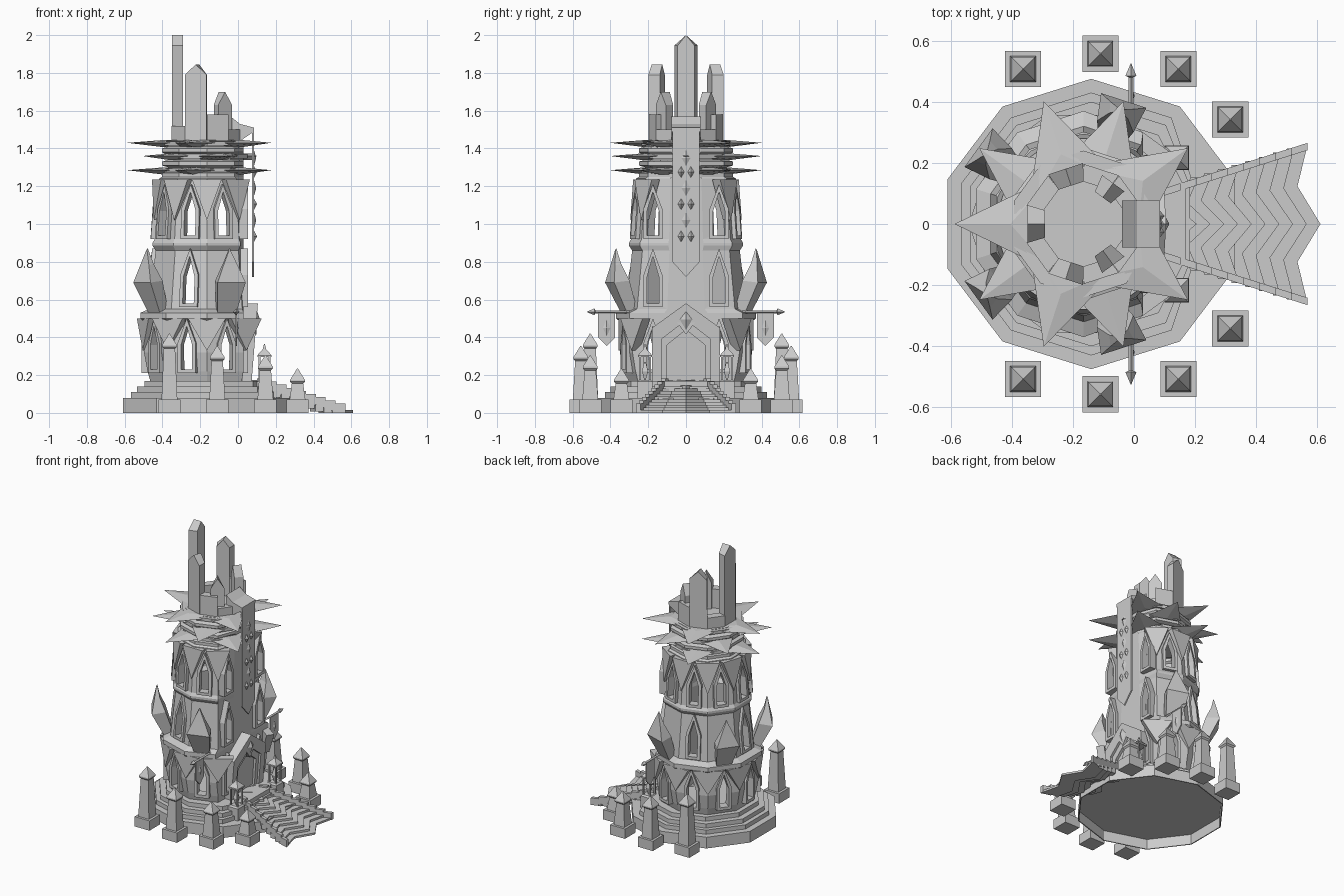
import bpy, bmesh, math
from mathutils import Vector

if "Cube" in bpy.data.objects:
    bpy.data.objects.remove(bpy.data.objects["Cube"])

stone = bpy.data.materials.new("pale_grey_stone")
stone.use_nodes = True
GREY = (0.6, 0.6, 0.6, 1)
stone.diffuse_color = GREY
stone.node_tree.nodes["Principled BSDF"].inputs["Base Color"].default_value = GREY

CX = -0.165      # tower axis
FLAT = 0.03      # flat entrance side of the tower


def loft(name, groups):
    """Skin lists of equal loops; each group is (loops, wrap)."""
    bm = bmesh.new()
    for loops, wrap in groups:
        rows = [[bm.verts.new(p) for p in loop] for loop in loops]
        n = len(rows[0])
        pairs = list(zip(rows, rows[1:])) + ([(rows[-1], rows[0])] if wrap else [])
        for a, b in pairs:
            for i in range(n):
                j = (i + 1) % n
                bm.faces.new((a[i], a[j], b[j], b[i]))
        if not wrap:
            bm.faces.new(rows[0])
            bm.faces.new(rows[-1])
    bmesh.ops.recalc_face_normals(bm, faces=bm.faces)
    me = bpy.data.meshes.new(name)
    bm.to_mesh(me)
    bm.free()
    me.materials.append(stone)
    ob = bpy.data.objects.new(name, me)
    bpy.context.collection.objects.link(ob)
    return ob


def at(angle, d, u, z):
    """Point at distance d out from the axis, u sideways."""
    a = math.radians(angle)
    return Vector((CX + d * math.cos(a) - u * math.sin(a),
                   d * math.sin(a) + u * math.cos(a), z))


def plate(pts, angle, d0, d1, off=0, lean=0, taper=1):
    z0 = pts[0][1]
    return ([[at(angle, d + lean * (z - z0), u * s + off, z) for u, z in pts]
             for d, s in ((d0, taper), (d1, 1))], False)


def frame(outer, inner, angle, d0, d1, off=0, lean=0):
    a, b = (plate(p, angle, d0, d1, off, lean)[0] for p in (outer, inner))
    return ([a[0], a[1], b[1], b[0]], True)


def gable(w, z0, z1, z2):
    return [(-w, z0), (w, z0), (w, z1), (0, z2), (-w, z1)]


def ring(r, z, n=10, cx=CX, cy=0, sx=1, flat=9, turn=18):
    return [(min(cx + sx * r * math.cos(math.radians(turn + 360 * i / n)), flat),
             cy + r * math.sin(math.radians(turn + 360 * i / n)), z) for i in range(n)]


def square(x, y, profile):
    return ([ring(h * math.sqrt(2), z, 4, x, y, turn=45) for h, z in profile], False)


# Stepped plinth, open underneath, upper steps cut back for the stairs
plinth = [(0.468, 0.072), (0.468, 0), (0.475, 0), (0.475, 0.08)]
loft("plinth", [([ring(r, z, cx=-0.14, sx=1.04) for r, z in plinth], False)])
upper = [(0.43, 0.079), (0.43, 0.11), (0.4, 0.11), (0.4, 0.14), (0.36, 0.14), (0.36, 0.17)]
loft("plinth_steps", [([ring(r, z, cx=-0.14, sx=1.04, flat=0.05 + r / 3) for r, z in upper], False)])

# Hollow tower shell
shell = [(0.315, 0.17), (0.33, 0.22), (0.35, 0.32), (0.345, 0.48), (0.37, 0.5),
         (0.37, 0.53), (0.32, 0.55), (0.285, 0.86), (0.302, 0.885), (0.302, 0.9),
         (0.29, 0.92), (0.265, 1.24)]
for z in (1.25, 1.31, 1.38):
    shell += [(0.25, z), (0.25, z + 0.02), (0.215, z + 0.03), (0.215, z + 0.05)]
shell += [(0.24, 1.44)]
tower = loft("tower_shell", [([ring(r, z, flat=FLAT) for r, z in shell] +
                              [ring(r - 0.035, z, flat=FLAT - 0.025) for r, z in reversed(shell)], True)])
loft("roof_floor", [([ring(0.215, z, flat=FLAT) for z in (1.41, 1.442)], False)])

# Pointed windows: (bottom, shoulder, top, wall distance, lean, angles)
LEVELS = [(0.23, 0.36, 0.46, 0.325, 0, (72, 108, 144, 180)),
          (0.58, 0.72, 0.83, 0.298, -0.1, (108, 180)),
          (0.94, 1.07, 1.17, 0.275, -0.07, (72, 108, 144, 180))]
cuts, frames = [], []
for z0, z1, z2, dist, lean, angles in LEVELS:
    spots = [(a * s, 0) for a in angles for s in (1, -1) if a * s != -180]
    places = [(a, off, dist, lean) for a, off in spots]
    places += [(0, s * 0.175, FLAT - CX, 0) for s in (1, -1)]
    for a, off, d, tilt in places:
        cuts.append(plate(gable(0.031, z0, z1, z2), a, d - 0.09, d + 0.15, off))
        frames.append(frame(gable(0.05, z0 - 0.02, z1 + 0.01, z2 + 0.04),
                            gable(0.031, z0, z1, z2), a, d - 0.025, d + 0.022, off, tilt))
loft("window_frames", frames)
cutter = loft("window_cutter", cuts)
cutter.hide_render = True
mod = tower.modifiers.new("windows", 'BOOLEAN')
mod.operation, mod.object, mod.solver = 'DIFFERENCE', cutter, 'EXACT'
bpy.context.view_layer.objects.active = tower
bpy.ops.object.modifier_apply(modifier=mod.name)
bpy.data.objects.remove(cutter)

# Hanging points between the arches at the corners
teeth = []
for k in range(1, 9):
    a = 18 + 36 * k
    for top, tip, r in ((0.5, 0.33, 0.345), (1.235, 1.02, 0.268)):
        w = r * 0.29
        teeth.append(plate([(-w, top), (w, top), (0, tip)], a, r - 0.04, r + 0.012,
                           lean=-0.07 if top > 1 else 0))
loft("corner_points", teeth)

# Curved claws above the lower eave
claws = []
for a in (72, 144, -72, -144):
    sections = [(0.53, 0.28, 0.34, 0.05), (0.7, 0.335, 0.425, 0.078),
                (0.79, 0.372, 0.408, 0.04), (0.87, 0.388, 0.394, 0.004)]
    claws.append(([[at(a, i, -w * 0.8, z), at(a, i, w * 0.8, z), at(a, o, w, z - 0.01),
                    at(a, o, -w, z - 0.01)] for z, i, o, w in sections], False))
loft("claws", claws)


# Three star-shaped crowns of broad flat spikes, the middle one turned
def star(tip, valley, z, turn):
    points = [at(36 * k + turn, tip if k % 2 else valley, 0, z) for k in range(10)]
    return [(min(p.x, 0.1 if turn else p.x), p.y, p.z) for p in points]


spikes = []
for z, turn in ((1.285, 0), (1.36, 36), (1.43, 0)):
    spikes.append(([ring(0.235, z - 0.014, flat=FLAT + 0.02),
                    ring(0.235, z + 0.01, flat=FLAT + 0.02)], False))
    spikes.append(([star(0.24, 0.18, z - 0.022, turn), star(0.422, 0.21, z, turn),
                    star(0.24, 0.18, z + 0.014, turn)], False))
loft("spike_crowns", spikes)

# Battlements and tall crystal pillars on the roof
walls = [plate([(-0.06, 1.44), (0.06, 1.44), (0.06, z), (-0.06, z)], a * s, 0.132, 0.187, taper=0.72)
         for a, z in ((36, 1.5), (72, 1.58), (108, 1.58), (144, 1.52)) for s in (1, -1)]
loft("battlements", walls)
pillars = [(180, 0.062, 1.945, 2.0, 0.184)]
for s in (1, -1):
    pillars += [(108 * s, 0.06, 1.79, 1.845, 0.19), (54 * s, 0.045, 1.63, 1.7, 0.165)]
loft("roof_pillars", [plate(gable(w, 1.44, zs, zp), a, d - 0.058, d, taper=0.72)
                      for a, w, zs, zp, d in pillars])

# Hanging banner with its hood
hood = [(-0.04, 1.57), (0.01, 1.53), (0.085, 1.51), (0.085, 1.49), (0.02, 1.445), (-0.04, 1.44)]
loft("banner_hood", [([[(x, y, z) for x, z in hood] for y in (-0.077, 0.077)], False)])
cloth = [(-0.072, 0.8), (0, 0.72), (0.072, 0.8), (0.072, 1.5), (-0.072, 1.5)]
loft("banner", [plate(cloth, 0, 0.24, 0.25)])


def gem(y, z, w, h, x, depth):
    rim = [(y - w, z), (y, z - h), (y + w, z), (y, z + h)]
    return ([[(x, a, b) for a, b in rim],
             [(x + depth, y + (a - y) * 0.05, z + (b - z) * 0.05) for a, b in rim]], False)


gems = [gem(y, z, 0.018, 0.032, 0.084, 0.016) for z in (0.935, 1.105, 1.275) for y in (-0.026, 0.026)]
gems += [gem(0, z, 0.026, 0.045, 0.084, 0.012) for z in (1.02, 1.19, 1.35)]
loft("banner_gems", gems)

# Leaning entrance portal
loft("portal", [
    frame(gable(0.18, 0.14, 0.45, 0.58), gable(0.13, 0.14, 0.39, 0.49), 0, 0.16, 0.235, lean=0.08),
    frame(gable(0.14, 0.14, 0.4, 0.5), gable(0.1, 0.14, 0.36, 0.44), 0, 0.16, 0.222, lean=0.07),
    plate(gable(0.105, 0.14, 0.365, 0.445), 0, 0.16, 0.207, lean=0.06)])
loft("portal_gem", [plate([(0, 0.415), (0.06, 0.495), (0, 0.575), (-0.06, 0.495)], 0, 0.2, 0.262),
                    gem(0, 0.495, 0.035, 0.055, 0.097, 0.018)])

# Zigzag stairs with stepped side rails
steps = []
for i in range(12):
    x, z = 0.61 - 0.045 * i, 0.014 + 0.0145 * i
    w = 0.1 + 0.3 * (x - 0.12)
    edge = [(-w, -0.045), (-w * 0.5, -0.075), (0, 0), (w * 0.5, -0.075), (w, -0.045)]
    outline = [(x + dx, y) for y, dx in edge] + [(x + dx - 0.065, y) for y, dx in reversed(edge)]
    steps.append(([[(px, py, h) for px, py in outline] for h in (max(0, z - 0.035), z)], False))
loft("stairs", steps)
rails = []
for s in (1, -1):
    for i in range(9):
        x, y, z = 0.1 + 0.052 * i, s * (0.105 + 0.0165 * i), 0.182 - 0.0165 * i
        foot = [(x, y - 0.012), (x + 0.052, y + s * 0.0165 - 0.012),
                (x + 0.052, y + s * 0.0165 + 0.012), (x, y + 0.012)]
        rails.append(([[(a, b, h) for a, b in foot] for h in (max(0, z - 0.055), z)], False))
loft("stair_rails", rails)

# Obelisks around the plinth, lanterns and flags
for s, side in ((1, "left"), (-1, "right")):
    posts = []
    for x, y, h in ((-0.363, 0.507, 0.42), (-0.11, 0.557, 0.355), (0.145, 0.507, 0.305), (0.315, 0.342, 0.235)):
        posts.append(square(x, s * y, [(0.059, 0), (0.059, 0.07), (0.042, 0.07), (0.03, h - 0.08),
                                       (0.039, h - 0.07), (0.039, h - 0.06), (0.002, h)]))
    loft("obelisks_" + side, posts)
    lx, ly = 0.14, s * 0.217
    parts = [square(lx, ly, [(0.04, 0.075), (0.04, 0.165), (0.03, 0.175)]),
             square(lx, ly, [(0.038, 0.295), (0.038, 0.305), (0.01, 0.335), (0.002, 0.365)]),
             square(lx, ly, [(0.004, 0.175), (0.016, 0.22), (0.004, 0.27)])]
    parts += [square(lx + dx, ly + dy, [(0.005, 0.17), (0.005, 0.3)])
              for dx in (-0.026, 0.026) for dy in (-0.026, 0.026)]
    loft("lantern_" + side, parts)
    pole = [(0.008, 0.3), (0.008, 0.48), (0.018, 0.485), (0.001, 0.525)]
    bar = [[(-0.01 + r * math.cos(t), s * y, 0.535 + r * math.sin(t))
            for t in (0, math.pi / 2, math.pi, -math.pi / 2)] for r, y in pole]
    loft("flag_pole_" + side, [(bar, False)])
    flag = [(0.375, 0.53), (0.465, 0.53), (0.465, 0.4), (0.42, 0.355), (0.375, 0.4)]
    loft("flag_" + side, [([[(x, s * y, z) for y, z in flag] for x in (-0.014, -0.006)], False),
                          gem(s * 0.42, 0.45, 0.02, 0.045, -0.006, 0.008)])
